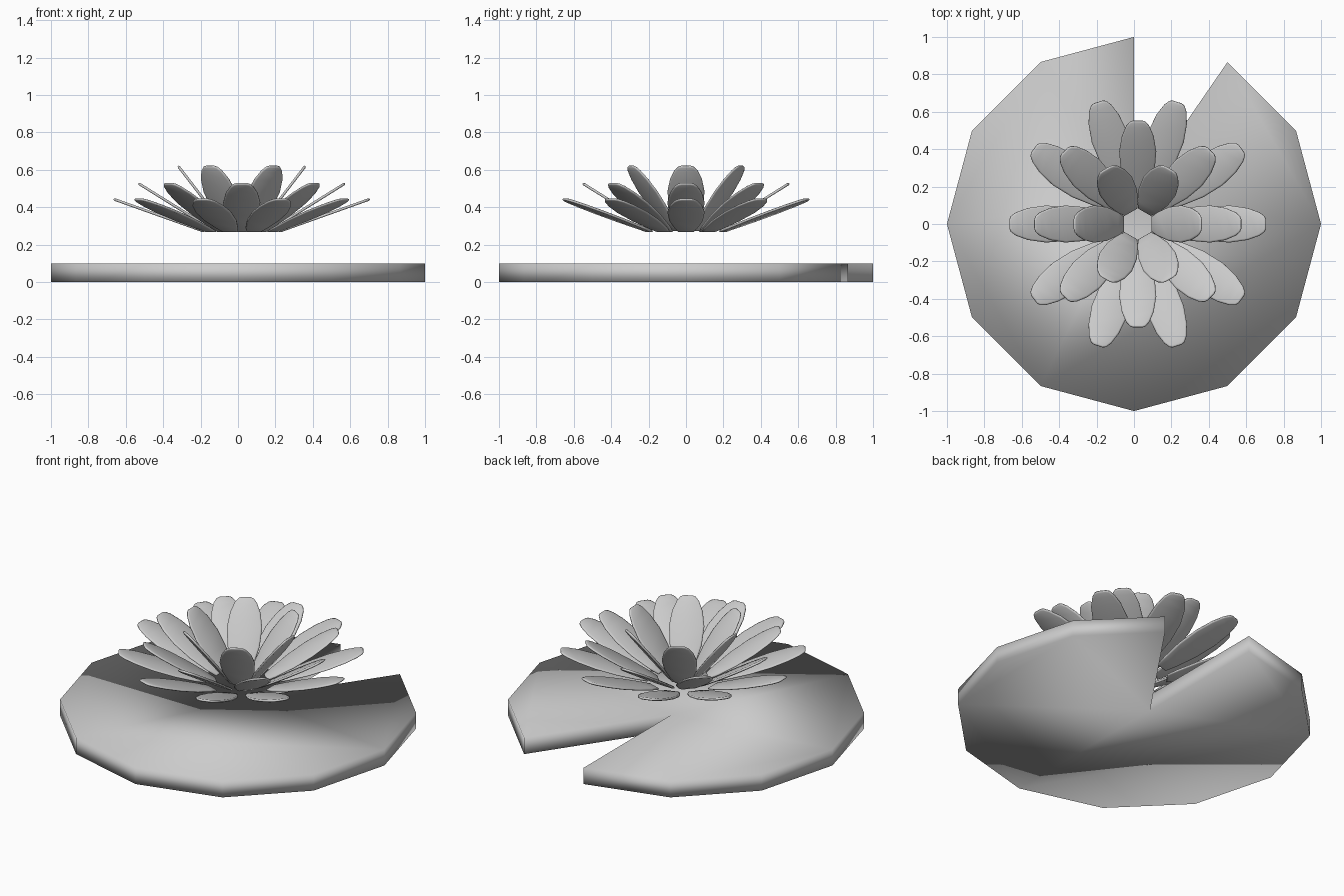
import bpy, bmesh
from math import sin, cos, radians, pi
from mathutils import Vector

if "Cube" in bpy.data.objects:
    bpy.data.objects.remove(bpy.data.objects["Cube"])


def make_object(name, bm):
    bmesh.ops.recalc_face_normals(bm, faces=bm.faces)
    for f in bm.faces:
        f.smooth = True
    me = bpy.data.meshes.new(name)
    bm.to_mesh(me)
    bm.free()
    ob = bpy.data.objects.new(name, me)
    bpy.context.collection.objects.link(ob)
    return ob


# Lily pad: twelve-sided disc with one wedge cut out at the back
bm = bmesh.new()
pts = [(0, 0.14)] + [(cos(radians(a)), sin(radians(a))) for a in range(90, 421, 30)]
low = bm.faces.new([bm.verts.new((x, y, 0)) for x, y in pts])
ext = bmesh.ops.extrude_face_region(bm, geom=[low], use_keep_orig=True)
bmesh.ops.translate(bm, vec=(0, 0, 0.1),
                    verts=[v for v in ext["geom"] if isinstance(v, bmesh.types.BMVert)])
make_object("lily_pad", bm)

# Petal outline: distance along the petal, half width
HALF = [(0.0, 0.04), (0.12, 0.062), (0.35, 0.09), (0.6, 0.099),
        (0.8, 0.085), (0.93, 0.062), (0.985, 0.042), (1.0, 0.025)]
OUTLINE = HALF + [(t, -w) for t, w in reversed(HALF)]


def petal(bm, angle, base, tip):
    """Thin rounded slab running from base (r, z) to tip (r, z)."""
    base, tip = Vector(base), Vector(tip)
    d = tip - base
    n = Vector((-d.y, d.x)).normalized()
    rings = []
    for inset, h in ((0.9, -0.007), (1.0, -0.003), (1.0, 0.003), (0.9, 0.007)):
        ring = []
        for t, w in OUTLINE:
            t = 0.5 + (t - 0.5) * (1 - (1 - inset) * 0.3)
            p = base + d * t + n * h
            w *= inset
            ring.append(bm.verts.new((0.02 + p.x * cos(angle) - w * sin(angle),
                                      p.x * sin(angle) + w * cos(angle), p.y)))
        rings.append(ring)
    k = len(OUTLINE)
    for a, b in zip(rings, rings[1:]):
        for i in range(k):
            j = (i + 1) % k
            bm.faces.new((a[i], a[j], b[j], b[i]))
    # strips across the two broad sides
    for ring in (rings[0], rings[-1]):
        for i in range(k // 2 - 1):
            bm.faces.new((ring[i], ring[i + 1], ring[k - 2 - i], ring[k - 1 - i]))


# Three petal rings: count, base (r, z), tip (r, z)
for name, count, base, tip in (
        ("outer_petals", 10, (0.20, 0.27), (0.685, 0.443)),
        ("middle_petals", 8, (0.14, 0.27), (0.552, 0.527)),
        ("inner_petals", 6, (0.075, 0.275), (0.34, 0.62))):
    bm = bmesh.new()
    for i in range(count):
        petal(bm, 2 * pi * i / count, base, tip)
    make_object(name, bm)
